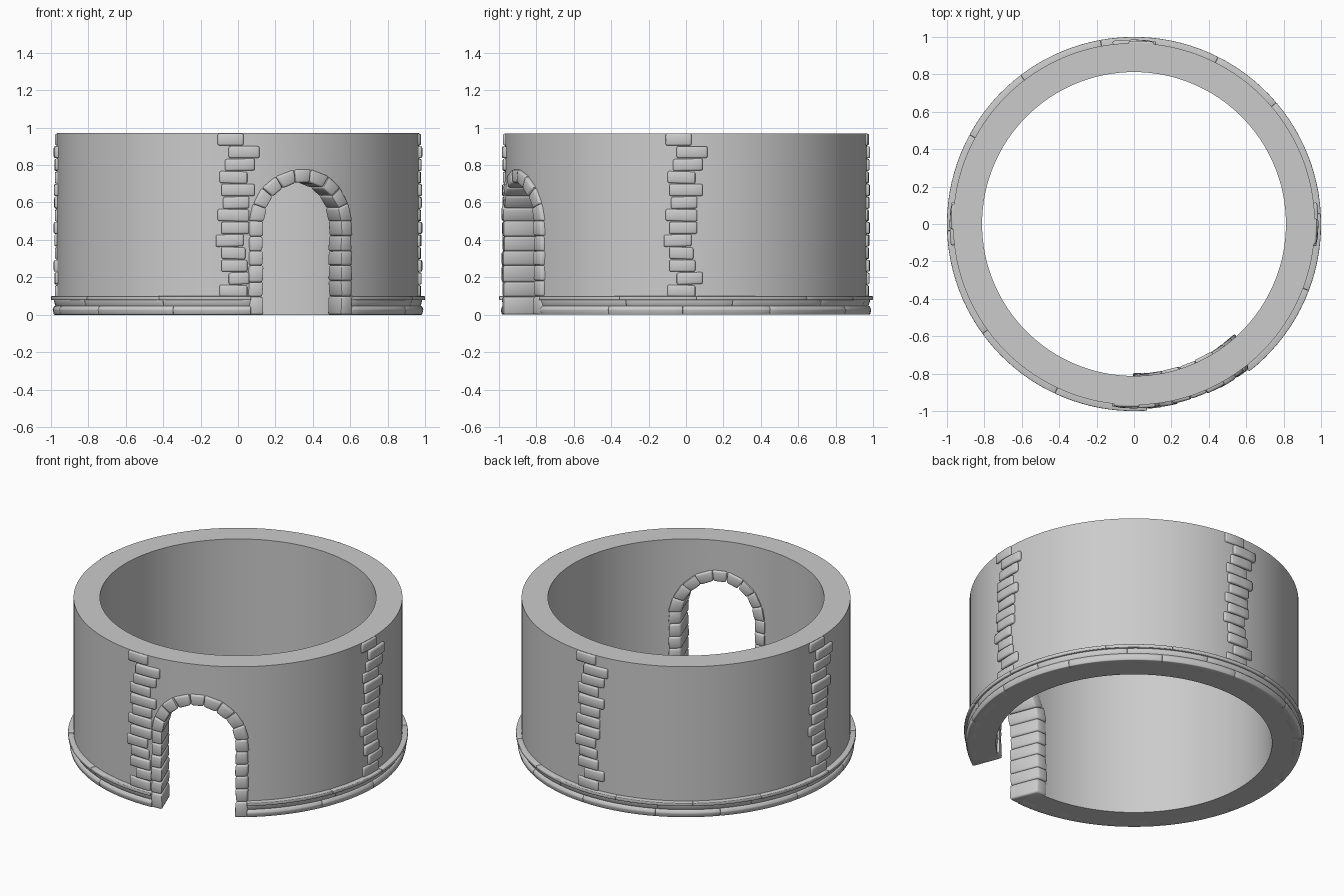
import bpy, bmesh, random
from math import sin, cos, pi, radians, sqrt

if "Cube" in bpy.data.objects:
    bpy.data.objects.remove(bpy.data.objects["Cube"])

random.seed(4)
R_OUT, R_IN, H = 0.967, 0.812, 0.97
DOOR = radians(21)          # angle from the front (-y) towards +x
HALF_OUT, HALF_IN, SPRING = 0.293, 0.222, 0.487


def polar(r, a, z):
    return (r * sin(a), -r * cos(a), z)


def finish(bm, name, bevel=0.0):
    bmesh.ops.recalc_face_normals(bm, faces=bm.faces)
    if bevel:
        edges = [e for e in bm.edges if e.calc_face_angle(0) > radians(30)]
        bmesh.ops.bevel(bm, geom=edges, offset=bevel, segments=2,
                        profile=0.5, affect='EDGES')
    me = bpy.data.meshes.new(name)
    bm.to_mesh(me)
    bm.free()
    ob = bpy.data.objects.new(name, me)
    bpy.context.collection.objects.link(ob)
    return ob


def smooth(ob, angle=35):
    bpy.ops.object.select_all(action='DESELECT')
    ob.select_set(True)
    bpy.context.view_layer.objects.active = ob
    bpy.ops.object.shade_smooth_by_angle(angle=radians(angle))


def loft(bm, sections, closed=False):
    rings = [[bm.verts.new(p) for p in s] for s in sections]
    n = len(rings[0])
    pairs = list(zip(rings, rings[1:])) + ([(rings[-1], rings[0])] if closed else [])
    for a, b in pairs:
        for i in range(n):
            j = (i + 1) % n
            bm.faces.new((a[i], a[j], b[j], b[i]))
    if not closed:
        bm.faces.new(rings[0])
        bm.faces.new(rings[-1])


def arc_block(bm, a0, a1, profile, step=0.05, tilt=0.0):
    n = max(2, int((a1 - a0) / step))
    secs = []
    for k in range(n + 1):
        t = k / n
        a = a0 + (a1 - a0) * t
        secs.append([polar(r, a, z + tilt * (t - 0.5)) for r, z in profile])
    loft(bm, secs)


# Round wall
bm = bmesh.new()
N = 128
loft(bm, [[polar(r, 2 * pi * k / N, z) for r, z in
           ((R_IN, 0), (R_OUT, 0), (R_OUT, H), (R_IN, H))] for k in range(N)], closed=True)
wall = finish(bm, "round_wall")

# Doorway cutter, removed once the opening is cut
bm = bmesh.new()
w = 0.26
outline = [(w, -0.2)] + [(w * cos(pi * k / 24), SPRING + w * sin(pi * k / 24))
                         for k in range(25)] + [(-w, -0.2)]
loft(bm, [[(u, v, z) for u, z in outline] for v in (-1.3, -0.4)])
cutter = finish(bm, "doorway_cutter")
cutter.rotation_euler.z = DOOR
cutter.hide_render = True
mod = wall.modifiers.new("doorway", 'BOOLEAN')
mod.object, mod.operation, mod.solver = cutter, 'DIFFERENCE', 'EXACT'
bpy.context.view_layer.objects.active = wall
bpy.ops.object.modifier_apply(modifier=mod.name)
bpy.data.objects.remove(cutter)
smooth(wall)

# Stones lining the doorway, full depth of the wall
bm = bmesh.new()


def door_stone(quad):
    front = 0.986 + random.uniform(-0.004, 0.004)
    back = 0.800 + random.uniform(-0.004, 0.004)
    quad = [(u + random.uniform(-.004, .004), z) for u, z in quad]
    loft(bm, [[(u, -sqrt(r * r - u * u), z) for u, z in quad] for r in (front, back)])


levels = [0, 0.1, 0.18, 0.265, 0.345, 0.425, SPRING + 0.015]
for side in (-1, 1):
    zs = [0] + [z + random.uniform(-.008, .008) for z in levels[1:-1]] + [levels[-1]]
    for z0, z1 in zip(zs, zs[1:]):
        door_stone([(side * HALF_IN, z0), (side * HALF_OUT, z0),
                    (side * HALF_OUT, z1), (side * HALF_IN, z1)])
M = 9
cuts = [0.05] + [pi * k / M + random.uniform(-.03, .03) for k in range(1, M)] + [pi - 0.05]
for t0, t1 in zip(cuts, cuts[1:]):
    door_stone([(r * cos(t), SPRING + r * sin(t)) for r, t in
                ((HALF_IN, t0), (HALF_OUT, t0), (HALF_OUT, t1), (HALF_IN, t1))])
arch = finish(bm, "doorway_stones", 0.011)
arch.rotation_euler.z = DOOR
smooth(arch, 50)

# Base moulding: three courses of long curved stones, broken by the doorway
courses = [
    ("base_lower_course", 12, [(0.93, 0), (0.984, 0), (0.991, 0.028), (0.982, 0.046), (0.93, 0.046)]),
    ("base_middle_course", 10, [(0.93, 0.044), (0.975, 0.044), (0.986, 0.08), (0.93, 0.08)]),
    ("base_top_course", 11, [(0.93, 0.078), (0.999, 0.078), (1.0, 0.099), (0.93, 0.099)]),
]
A0, A1 = DOOR + radians(17), DOOR + 2 * pi - radians(17)
for name, count, profile in courses:
    bm = bmesh.new()
    s = (A1 - A0) / count
    cuts = [A0] + [A0 + s * (k + random.uniform(-.15, .15)) for k in range(1, count)] + [A1]
    for a0, a1 in zip(cuts, cuts[1:]):
        arc_block(bm, a0, a1, profile)
    smooth(finish(bm, name, 0.004), 50)

# Four strips of exposed bricks: left and right end of each, from the top down
rows = [(-.11, .03), (-.05, .115), (-.07, .09), (-.10, .05), (-.09, .09), (-.08, .06), (-.11, .06),
        (-.09, .06), (-.12, .03), (-.09, .04), (-.09, .05), (-.05, .09), (-.10, .05)]
pitch = (H - 0.093) / len(rows)
for k, name in enumerate(("front", "right", "back", "left")):
    bm = bmesh.new()
    for i, (s0, s1) in enumerate(rows):
        z1 = H - i * pitch - 0.002
        z0 = z1 - pitch + 0.004
        if k == 0 and z1 < 0.63:
            s1 = min(s1, 0.06)
        r = 0.982 + 0.003 * ((i * 5) % 3 - 1)
        tilt = 0 if i == 0 else 0.004 * ((i * 7) % 3 - 1)
        a = k * pi / 2
        arc_block(bm, a + s0 / 0.98, a + s1 / 0.98,
                  [(0.93, z0), (r, z0), (r, z1), (0.93, z1)], tilt=tilt)
    smooth(finish(bm, name + "_brick_strip", 0.009), 50)
